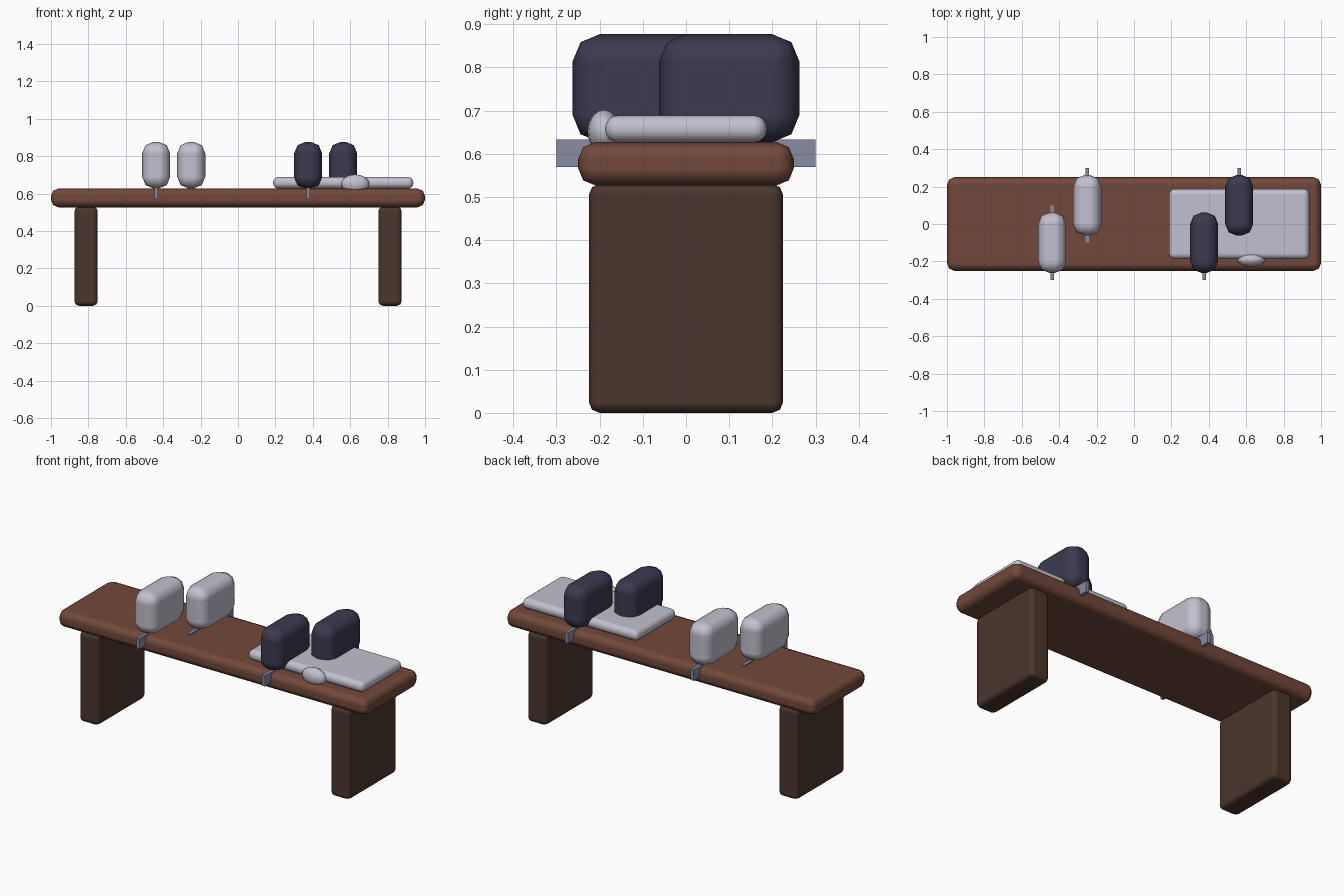
import bpy
from mathutils import Matrix
import bmesh

if "Cube" in bpy.data.objects:
    bpy.data.objects.remove(bpy.data.objects["Cube"])


def material(name, rgb):
    m = bpy.data.materials.new(name)
    m.diffuse_color = (*rgb, 1)
    m.use_nodes = True
    m.node_tree.nodes["Principled BSDF"].inputs["Base Color"].default_value = m.diffuse_color
    return m


seat_wood = material("seat wood", (0.17, 0.066, 0.043))
leg_wood = material("dark leg wood", (0.07, 0.036, 0.026))
pale = material("pale grey", (0.54, 0.53, 0.62))
navy = material("dark navy", (0.045, 0.042, 0.078))
steel = material("blade steel", (0.25, 0.26, 0.36))


def finish(name, bm, mat):
    me = bpy.data.meshes.new(name)
    bm.to_mesh(me)
    bm.free()
    ob = bpy.data.objects.new(name, me)
    bpy.context.collection.objects.link(ob)
    me.materials.append(mat)
    return ob


def box(name, lo, hi, mat, bevel=0.0, segments=2):
    """Rounded box between two opposite corners."""
    bm = bmesh.new()
    size = [b - a for a, b in zip(lo, hi)]
    mid = [(a + b) / 2 for a, b in zip(lo, hi)]
    bmesh.ops.create_cube(bm, size=1, matrix=Matrix.Translation(mid) @ Matrix.Diagonal((*size, 1)))
    ob = finish(name, bm, mat)
    if bevel:
        ob.data.shade_smooth()
        mod = ob.modifiers.new("round", "BEVEL")
        mod.width = bevel
        mod.segments = segments
        mod.harden_normals = True
    return ob


# Bench
box("seat", (-1, -0.25, 0.527), (1, 0.25, 0.627), seat_wood, 0.04)
for side, x in (("left", -0.8125), ("right", 0.8125)):
    box(side + "_leg", (x - 0.0625, -0.225, 0), (x + 0.0625, 0.225, 0.53), leg_wood, 0.025)

# Two pairs of skates: boot and blade, staggered front and back
for name, x, y, mat in (("pale_left", -0.4375, -0.1, pale), ("pale_right", -0.25, 0.1, pale),
                        ("navy_left", 0.375, -0.1, navy), ("navy_right", 0.5625, 0.1, navy)):
    box(name + "_boot", (x - 0.075, y - 0.1625, 0.627), (x + 0.075, y + 0.1625, 0.877), mat, 0.0625)
    box(name + "_blade", (x - 0.01, y - 0.2, 0.57), (x + 0.01, y + 0.2, 0.633), steel)

# Folded towel and the small rounded bundle at its front edge
box("towel", (0.1875, -0.1875, 0.627), (0.9375, 0.1875, 0.689), pale, 0.03, 4)
bm = bmesh.new()
bmesh.ops.create_uvsphere(bm, u_segments=16, v_segments=10, radius=1,
                          matrix=Matrix.Translation((0.627, -0.19, 0.652)) @ Matrix.Diagonal((0.075, 0.038, 0.05, 1)))
finish("bundle", bm, pale).data.shade_smooth()
